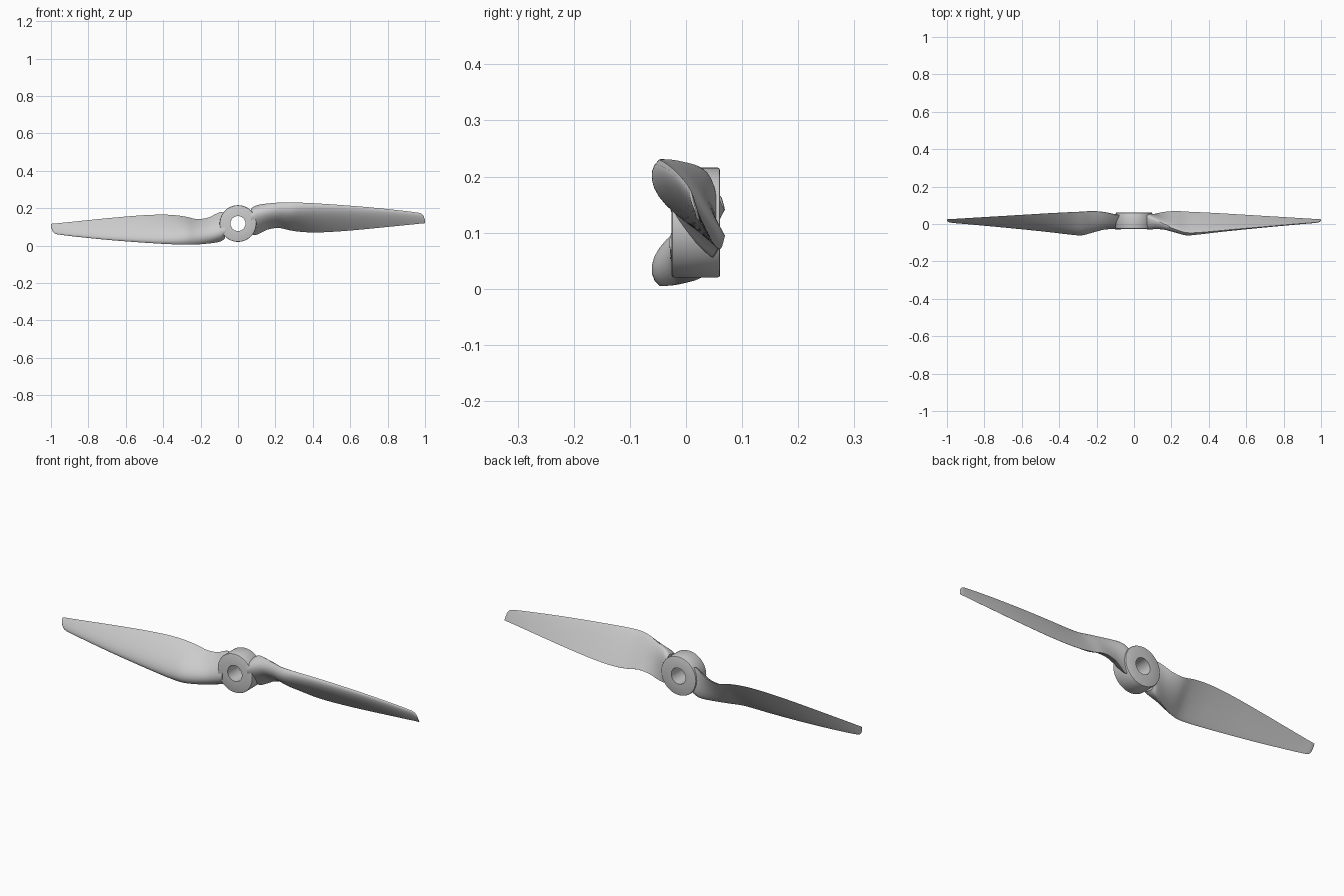
import bpy, bmesh, math

if "Cube" in bpy.data.objects:
    bpy.data.objects.remove(bpy.data.objects["Cube"])

CZ = 0.118  # height of the shaft axis

# blade stations: x, leading y, z, trailing y, z, front bulge, back bulge
ST = [
    (0.070, 0.030, 0.198, 0.048, 0.064, 0.066, 0.020),
    (0.090, 0.026, 0.212, 0.048, 0.056, 0.062, 0.020),
    (0.120, 0.014, 0.220, 0.056, 0.068, 0.054, 0.017),
    (0.160, -0.004, 0.225, 0.064, 0.087, 0.046, 0.013),
    (0.220, -0.028, 0.230, 0.069, 0.095, 0.043, 0.009),
    (0.280, -0.046, 0.231, 0.066, 0.082, 0.042, 0.006),
    (0.350, -0.045, 0.229, 0.063, 0.073, 0.033, 0.004),
    (0.430, -0.038, 0.225, 0.059, 0.071, 0.026, 0.003),
    (0.550, -0.027, 0.217, 0.052, 0.077, 0.020, 0.002),
    (0.700, -0.014, 0.205, 0.043, 0.090, 0.014, 0.002),
    (0.850, -0.001, 0.190, 0.034, 0.105, 0.010, 0.001),
    (0.950, 0.007, 0.178, 0.028, 0.115, 0.007, 0.001),
    (0.980, 0.010, 0.171, 0.027, 0.118, 0.006, 0.001),
    (0.993, 0.013, 0.156, 0.026, 0.119, 0.004, 0.001),
    (1.000, 0.018, 0.134, 0.025, 0.120, 0.002, 0.0005),
]


def refine(st, n=4):
    """Smooth interpolation between the stations."""
    out = []
    for i in range(len(st) - 1):
        a, b = st[i], st[i + 1]
        p, q = st[max(i - 1, 0)], st[min(i + 2, len(st) - 1)]
        h = b[0] - a[0]
        for k in range(n):
            t = k / n
            row = [a[0] + h * t]
            for c in range(1, 7):
                m0 = (b[c] - p[c]) / (b[0] - p[0]) * h
                m1 = (q[c] - a[c]) / (q[0] - a[0]) * h
                row.append((2*t**3 - 3*t*t + 1) * a[c] + (t**3 - 2*t*t + t) * m0
                           + (3*t*t - 2*t**3) * b[c] + (t**3 - t*t) * m1)
            out.append(row)
    out.append(list(st[-1]))
    return out


def foil(u):
    """Half thickness of the blade section, peak about 1."""
    return (2.969 * math.sqrt(u) - 1.26 * u - 3.516 * u*u + 2.843 * u**3 - 1.0 * u**4)


def section(row, n=14):
    x, ly, lz, ty, tz, f, b = row
    dy, dz = ty - ly, tz - lz
    length = math.hypot(dy, dz)
    ny, nz = dz / length, -dy / length  # towards the front
    us = [(1 - math.cos(math.pi * k / n)) / 2 for k in range(n + 1)]
    path = [(u, f * foil(u)) for u in us[::-1]] + [(u, -b * foil(u)) for u in us[1:]]
    return [(x, ly + dy * u + ny * o, lz + dz * u + nz * o) for u, o in path]


def finish(name, bm):
    bmesh.ops.recalc_face_normals(bm, faces=bm.faces)
    me = bpy.data.meshes.new(name)
    bm.to_mesh(me)
    bm.free()
    ob = bpy.data.objects.new(name, me)
    bpy.context.collection.objects.link(ob)
    bpy.ops.object.select_all(action='DESELECT')
    ob.select_set(True)
    bpy.context.view_layer.objects.active = ob
    bpy.ops.object.shade_smooth_by_angle(angle=math.radians(35))
    return ob


def blade(name, s):
    """Loft one blade; s = -1 turns it half round the shaft."""
    bm = bmesh.new()
    rings = [[bm.verts.new((s * x, y, CZ + s * (z - CZ))) for x, y, z in section(r)]
             for r in refine(ST)]
    for a, b in zip(rings, rings[1:]):
        for k in range(len(a)):
            j = (k + 1) % len(a)
            bm.faces.new((a[k], a[j], b[j], b[k]))
    bm.faces.new(rings[0])
    bm.faces.new(rings[-1][::-1])
    return finish(name, bm)


blade("right_blade", 1)
blade("left_blade", -1)

# hub: turned ring with softened outer rims and a shaft hole
prof = [(0.040, -0.026), (0.093, -0.026), (0.0965, -0.0245), (0.098, -0.021),
        (0.098, 0.056), (0.0965, 0.0595), (0.093, 0.061), (0.040, 0.061)]
bm = bmesh.new()
N = 64
rings = []
for i in range(N):
    a = 2 * math.pi * i / N
    rings.append([bm.verts.new((r * math.cos(a), y, CZ + r * math.sin(a))) for r, y in prof])
for i in range(N):
    a, b = rings[i], rings[(i + 1) % N]
    for k in range(len(prof)):
        j = (k + 1) % len(prof)
        bm.faces.new((a[k], a[j], b[j], b[k]))
finish("hub", bm)
